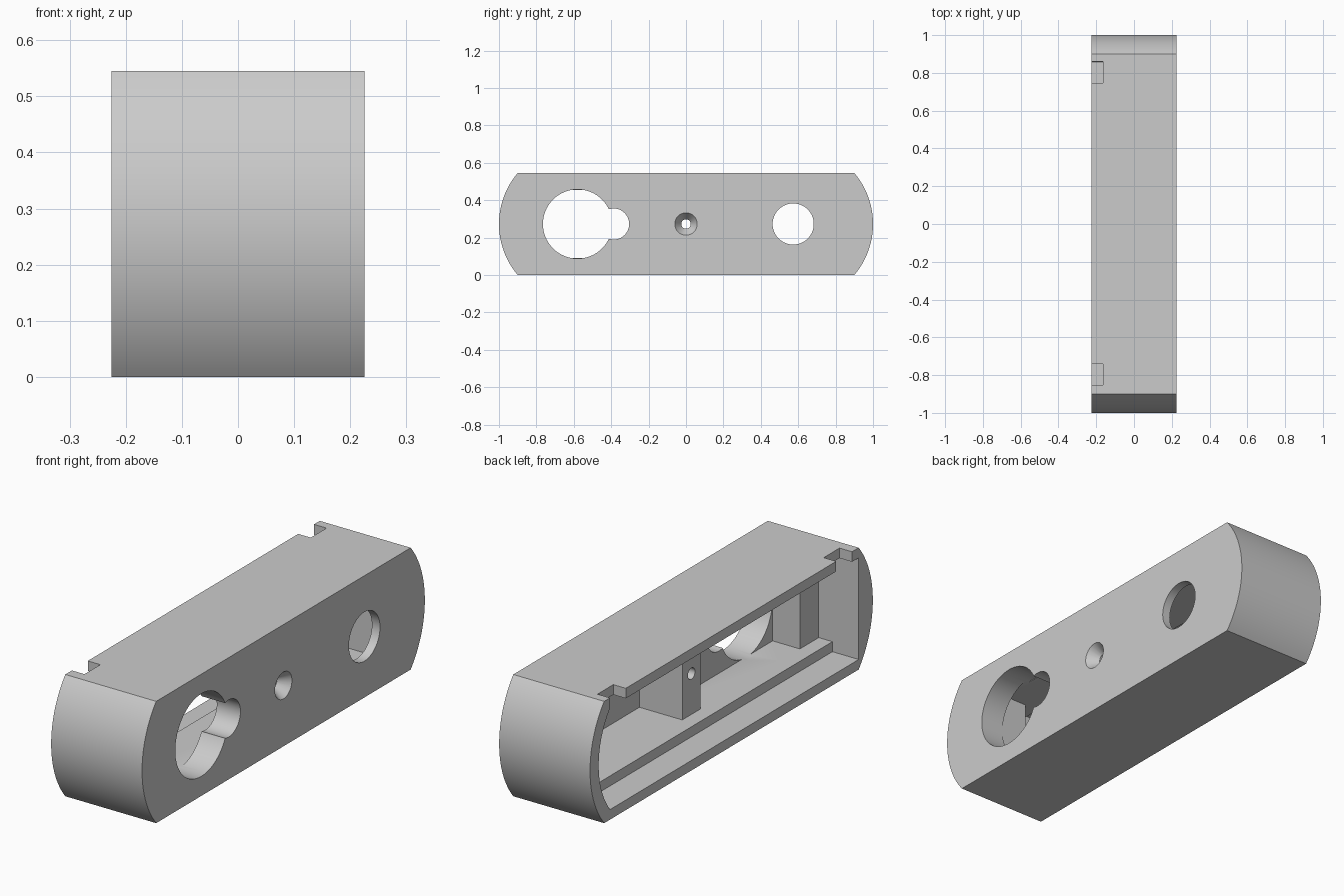
import bpy, bmesh, math
from mathutils import Matrix

cube = bpy.data.objects.get("Cube")
if cube:
    bpy.data.objects.remove(cube)

HEIGHT = 0.545
MID = HEIGHT / 2
HALF_X = 0.225
ARC_Y = 0.579      # centre of the rounded ends
OUTER_R = 0.421
INNER_R = 0.36

grey = bpy.data.materials.new("light_grey_plastic")
grey.use_nodes = True
grey.diffuse_color = (0.6, 0.6, 0.6, 1)
grey.node_tree.nodes["Principled BSDF"].inputs["Base Color"].default_value = (0.6, 0.6, 0.6, 1)


def make_object(name, bm):
    bmesh.ops.recalc_face_normals(bm, faces=bm.faces[:])
    mesh = bpy.data.meshes.new(name)
    bm.to_mesh(mesh)
    bm.free()
    mesh.materials.append(grey)
    obj = bpy.data.objects.new(name, mesh)
    bpy.context.collection.objects.link(obj)
    return obj


def arc_end(radius, half_height, side, steps=40):
    """Rounded end outline, listed anticlockwise in the y-z plane."""
    limit = math.asin(half_height / radius)
    points = []
    for i in range(steps + 1):
        a = limit * (2 * i / steps - 1)
        points.append((side * (ARC_Y + radius * math.cos(a)), MID + side * radius * math.sin(a)))
    return points


def prism(name, outline, x0, x1):
    bm = bmesh.new()
    face = bm.faces.new([bm.verts.new((x0, y, z)) for y, z in outline])
    out = bmesh.ops.extrude_face_region(bm, geom=[face])
    moved = [v for v in out["geom"] if isinstance(v, bmesh.types.BMVert)]
    bmesh.ops.translate(bm, verts=moved, vec=(x1 - x0, 0, 0))
    return make_object(name, bm)


def box(name, x0, x1, y0, y1, z0, z1):
    return prism(name, [(y0, z0), (y1, z0), (y1, z1), (y0, z1)], x0, x1)


def cylinder(name, y, x0, x1, r0, r1=None, sides=64):
    bm = bmesh.new()
    place = Matrix.Translation(((x0 + x1) / 2, y, MID)) @ Matrix.Rotation(math.pi / 2, 4, "Y")
    bmesh.ops.create_cone(bm, cap_ends=True, segments=sides, radius1=r0,
                          radius2=r0 if r1 is None else r1, depth=x1 - x0, matrix=place)
    return make_object(name, bm)


def cavity(name, x0, x1, half_height):
    """Hollow with one flat end and one rounded end."""
    outline = [(-0.9, MID + half_height), (-0.9, MID - half_height)]
    return prism(name, outline + arc_end(INNER_R, half_height, 1), x0, x1)


def cut(body, cutter):
    mod = body.modifiers.new("cut", "BOOLEAN")
    mod.operation = "DIFFERENCE"
    mod.solver = "EXACT"
    mod.object = cutter
    bpy.context.view_layer.objects.active = body
    bpy.ops.object.modifier_apply(modifier=mod.name)
    bpy.data.objects.remove(cutter)


# Solid housing with rounded ends
housing = prism("housing", arc_end(OUTER_R, MID, 1) + arc_end(OUTER_R, MID, -1), -HALF_X, HALF_X)

# Open back: wide recess, then the narrower inner hollow
cut(housing, cavity("recess", -0.3, -0.095, 0.2275))
cut(housing, cavity("hollow", -0.15, -0.027, 0.1825))

# Pockets either side of the screw pillar, leaving blocks at the ends
low, high = MID - 0.1825, MID + 0.1825
cut(housing, box("thin_wall_pocket", -0.06, 0.185, 0.065, 0.765, low, high))
cut(housing, box("thick_wall_pocket", -0.06, 0.108, -0.767, -0.065, low, high))

# Keyhole, round hole and countersunk screw hole
cut(housing, cylinder("keyhole_large", -0.58, 0.09, 0.3, 0.185))
cut(housing, cylinder("keyhole_small", -0.387, 0.09, 0.3, 0.083))
cut(housing, cylinder("round_hole", 0.573, 0.15, 0.3, 0.11))
cut(housing, cylinder("screw_hole", 0, -0.06, 0.3, 0.025, sides=32))
cut(housing, cylinder("countersink", 0, 0.175, 0.235, 0.025, 0.067, sides=48))

# Clip notches in the upper rim
for y in (-0.797, 0.803):
    cut(housing, box("notch", -0.3, -0.163, y - 0.056, y + 0.056, 0.47, 0.6))

# Smooth curved surfaces, sharp corners
bpy.ops.object.select_all(action="DESELECT")
housing.select_set(True)
bpy.context.view_layer.objects.active = housing
bpy.ops.object.shade_smooth_by_angle(angle=math.radians(30))
